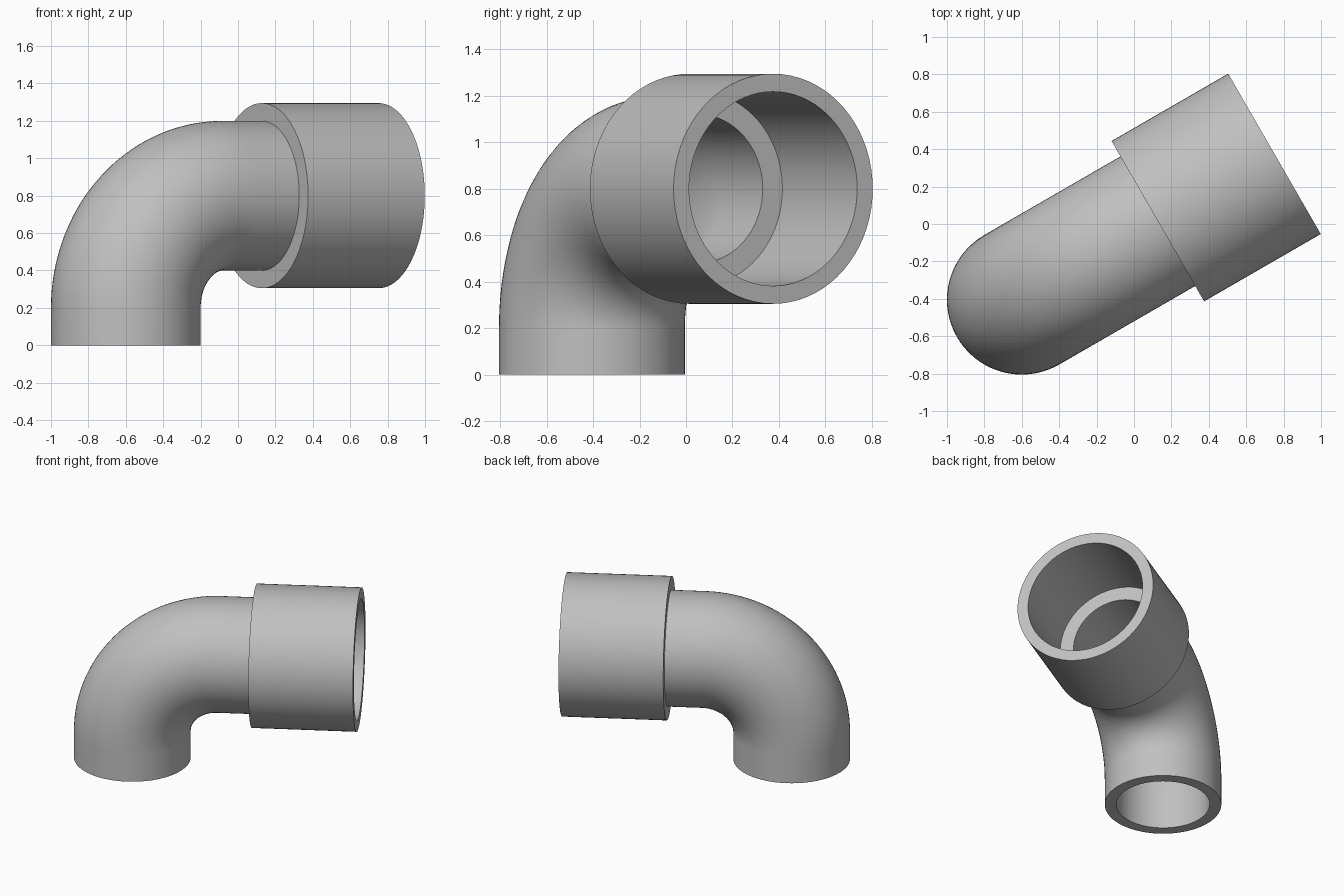
import bpy, bmesh, math
from mathutils import Vector

if "Cube" in bpy.data.objects:
    bpy.data.objects.remove(bpy.data.objects["Cube"], do_unlink=True)

SEGMENTS = 72
BASE = Vector((-0.6, -0.405, 0))      # centre of the lower opening
YAW = math.radians(30)                # heading of the horizontal run
RISE, BEND = 0.2, 0.6                 # straight riser, bend radius
OUTER, BORE = 0.4, 0.32
SOCKET_OUTER, SOCKET_BORE = 0.495, 0.418
SOCKET_START, SOCKET_STEP, SOCKET_END = 0.84, 0.916, 1.56

ALONG = Vector((math.cos(YAW), math.sin(YAW), 0))
SIDE = Vector((-math.sin(YAW), math.cos(YAW), 0))
UP = Vector((0, 0, 1))

grey = bpy.data.materials.new("pipe grey")
grey.use_nodes = True
colour = (0.53, 0.53, 0.53, 1)
grey.diffuse_color = colour
grey.node_tree.nodes["Principled BSDF"].inputs["Base Color"].default_value = colour


def station(distance, height, tilt, radius):
    """Ring centred on the pipe axis; tilt 0 faces up, 90 degrees faces along."""
    centre = BASE + ALONG * distance + UP * height
    across = UP * math.sin(tilt) - ALONG * math.cos(tilt)
    turns = [math.tau * i / SEGMENTS for i in range(SEGMENTS)]
    return [centre + radius * (across * math.cos(a) + SIDE * math.sin(a)) for a in turns]


def level(distance, radius):
    return station(distance, RISE + BEND, math.pi / 2, radius)


def closed_sweep(name, rings):
    """Bridge the rings in order and join the last ring to the first."""
    bm = bmesh.new()
    loops = [[bm.verts.new(p) for p in ring] for ring in rings]
    for k, a in enumerate(loops):
        b = loops[(k + 1) % len(loops)]
        for i in range(SEGMENTS):
            j = (i + 1) % SEGMENTS
            bm.faces.new((a[i], a[j], b[j], b[i]))
    bmesh.ops.recalc_face_normals(bm, faces=bm.faces)
    mesh = bpy.data.meshes.new(name)
    bm.to_mesh(mesh)
    bm.free()
    mesh.materials.append(grey)
    obj = bpy.data.objects.new(name, mesh)
    bpy.context.collection.objects.link(obj)
    bpy.ops.object.select_all(action="DESELECT")
    obj.select_set(True)
    bpy.context.view_layer.objects.active = obj
    bpy.ops.object.shade_smooth_by_angle(angle=math.radians(35))
    return obj


def pipe_wall(radius, steps=32):
    """Riser, quarter bend and short level run at one radius."""
    rings = [station(0, 0, 0, radius)]
    for i in range(steps + 1):
        t = math.pi / 2 * i / steps
        rings.append(station(BEND * (1 - math.cos(t)), RISE + BEND * math.sin(t), t, radius))
    rings.append(level(SOCKET_START, radius))
    return rings


# Bent pipe: outer wall up, bore back down
closed_sweep("elbow_pipe", pipe_wall(OUTER) + pipe_wall(BORE)[::-1])

# Wide socket with an inner stop shoulder
closed_sweep("socket_collar", [level(d, r) for d, r in (
    (SOCKET_START, BORE), (SOCKET_START, SOCKET_OUTER),
    (SOCKET_END, SOCKET_OUTER), (SOCKET_END, SOCKET_BORE),
    (SOCKET_STEP, SOCKET_BORE), (SOCKET_STEP, BORE))])
